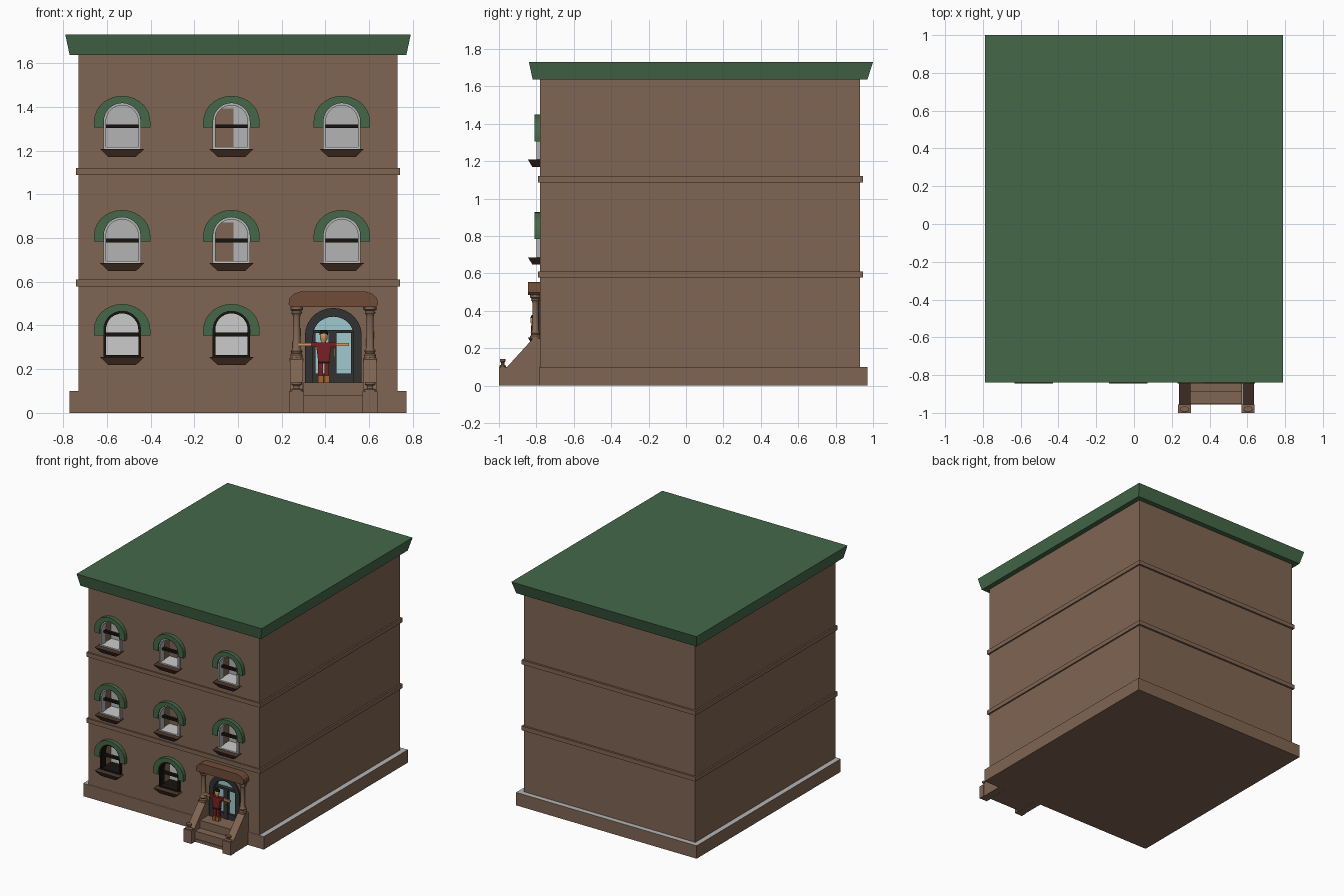
import bpy, bmesh, math

if "Cube" in bpy.data.objects:
    bpy.data.objects.remove(bpy.data.objects["Cube"])

def mat(name, hexcol):
    m = bpy.data.materials.new(name)
    c = [int(hexcol[i:i + 2], 16) / 255 for i in (0, 2, 4)]
    m.diffuse_color = (*[(v / 12.92 if v < 0.04 else ((v + 0.055) / 1.055) ** 2.4) for v in c], 1)
    m.use_nodes = True
    m.node_tree.nodes["Principled BSDF"].inputs["Base Color"].default_value = m.diffuse_color
    return m

BROWN = mat("brownstone", "806553")
DARK = mat("dark_brown", "4d382c")
RUST = mat("rust_brown", "704c39")
GREEN = mat("green", "456849")
PALE = mat("pale_grey", "b4b4b4")
WHITE = mat("white", "dadad8")
BLACK = mat("black", "17130f")
CHAR = mat("charcoal", "323232")
GLASS = mat("glass_blue", "a0c8cd")
RED = mat("red", "7a2022")
SKIN = mat("skin", "d09a62")
BOOT = mat("boot", "a8642c")
GOLD = mat("gold", "c09a35")

def make(name, verts, faces, *mats):
    me = bpy.data.meshes.new(name)
    me.from_pydata(verts, [], faces)
    bm = bmesh.new()
    bm.from_mesh(me)
    bmesh.ops.recalc_face_normals(bm, faces=bm.faces)
    bm.to_mesh(me)
    bm.free()
    ob = bpy.data.objects.new(name, me)
    bpy.context.collection.objects.link(ob)
    for m in mats:
        me.materials.append(m)
    return ob

def loft(name, low, high, *mats):
    """Connect two matching outlines into a closed solid."""
    n = len(low)
    faces = [tuple(range(n)), tuple(range(n, 2 * n))]
    faces += [(i, (i + 1) % n, n + (i + 1) % n, n + i) for i in range(n)]
    return make(name, low + high, faces, *mats)

def rect(x0, x1, y0, y1, z):
    return [(x0, y0, z), (x1, y0, z), (x1, y1, z), (x0, y1, z)]

def box(name, x0, x1, y0, y1, z0, z1, *mats):
    return loft(name, rect(x0, x1, y0, y1, z0), rect(x0, x1, y0, y1, z1), *mats)

def prism(name, pts, y0, y1, *mats):
    return loft(name, [(x, y0, z) for x, z in pts], [(x, y1, z) for x, z in pts], *mats)

def arch(cx, z0, zs, r, h, n=14):
    """Outline of a round-topped opening, from bottom left to bottom right."""
    top = [(cx - r * math.cos(math.pi * i / n), zs + h * math.sin(math.pi * i / n)) for i in range(n + 1)]
    return [(cx - r, z0)] + top + [(cx + r, z0)]

def arch_band(name, outer, inner, y0, y1, m):
    return prism(name, outer + inner[::-1], y0, y1, m)

def lathe(name, cx, cy, profile, m, n=16):
    verts = [(cx + r * math.cos(2 * math.pi * i / n), cy + r * math.sin(2 * math.pi * i / n), z)
             for r, z in profile for i in range(n)]
    k = len(profile)
    faces = [(j * n + i, j * n + (i + 1) % n, (j + 1) * n + (i + 1) % n, (j + 1) * n + i)
             for j in range(k - 1) for i in range(n)]
    faces += [tuple(range(n)), tuple(range((k - 1) * n, k * n))]
    ob = make(name, verts, faces, m)
    bpy.ops.object.select_all(action='DESELECT')
    ob.select_set(True)
    bpy.context.view_layer.objects.active = ob
    bpy.ops.object.shade_smooth_by_angle(angle=math.radians(35))
    return ob

# Main volume, plinth with grey ledge, string courses and cornice
body = box("building_body", -.73, .73, -.78, .93, .02, 1.65, BROWN)
base = box("plinth", -.77, .77, -.785, .97, 0, .1, BROWN, PALE)
base.data.polygons[1].material_index = 1
for z in (.578, 1.087):
    box("string_course", -.742, .742, -.79, .945, z, z + .033, BROWN)
loft("cornice_roof", rect(-.77, .77, -.82, .97, 1.637), rect(-.79, .79, -.84, 1.0, 1.73), GREEN)

def cut(pts, depth):
    c = prism("opening_cutter", pts, -.85, depth)
    c.hide_render = True
    c.hide_viewport = True
    c.display_type = 'WIRE'
    md = body.modifiers.new("opening", 'BOOLEAN')
    md.operation = 'DIFFERENCE'
    md.solver = 'EXACT'
    md.object = c

def window(cx, zh, ground, split):
    """One arched window; zh is the bottom of its green hood."""
    zb, zs = zh - .097, zh + .028
    frame, back = (BLACK, WHITE) if ground else (PALE, PALE)
    inside = arch(cx, zb, zs, .074, .074)
    cut(arch(cx, zb, zs, .084, .084), -.66)
    arch_band("window_frame", arch(cx, zb, zs, .086, .086), inside, -.80, -.745, frame)
    box("window_bottom_rail", cx - .08, cx + .08, -.80, -.665, zb - .004, zb + .009, BLACK if ground else WHITE)
    prism("window_blind", arch(cx, zb, zs, .083, .083), -.672, -.662, back)
    if split:
        box("window_gap", cx - .078, cx + .01, -.676, -.671, zb, zs + .06, BROWN)
    box("window_meeting_rail", cx - .077, cx + .077, -.775, -.75, zh - .003, zh + .014, BLACK)
    arch_band("window_hood", arch(cx, zh, zs, .129, .117), arch(cx, zh, zs, .084, .084), -.81, -.77, GREEN)
    loft("window_sill", rect(cx - .062, cx + .062, -.822, -.77, zb - .038),
         rect(cx - .102, cx + .102, -.845, -.77, zb), DARK)

for row, zh in enumerate((.353, .783, 1.305)):
    for col, cx in enumerate((-.53, -.03, .475)):
        if row or col < 2:
            window(cx, zh, row == 0, row > 0 and col == 1)

# Front door: recessed glazed panel, dark frame and bars
DX = .436
cut(arch(DX, .14, .36, .125, .115), -.72)
prism("door_glass", arch(DX, .14, .355, .12, .11), -.745, -.725, GLASS)
arch_band("door_frame", arch(DX, .14, .355, .13, .125), arch(DX, .14, .355, .092, .085), -.79, -.725, CHAR)
box("door_transom", DX - .1, DX + .1, -.775, -.74, .365, .38, CHAR)
box("door_centre_stile", DX - .022, DX + .014, -.77, -.74, .14, .37, CHAR)
box("door_kick_panel", DX - .1, DX + .1, -.765, -.74, .14, .18, CHAR)
for s in (-1, 1):
    box("door_side_stile", DX + s * .092 - .01, DX + s * .092 + .01, -.765, -.74, .14, .37, CHAR)
box("door_handle", DX + .002, DX + .01, -.785, -.765, .255, .295, GOLD)

# Entrance canopy with rounded shoulders
canopy = [(DX - .195, .485), (DX - .205, .497), (DX - .20, .525), (DX - .18, .545), (DX - .15, .555)]
canopy += [(2 * DX - x, z) for x, z in canopy[::-1]]
prism("entrance_canopy", canopy, -.845, -.77, RUST)

# Stoop: steps, sloped cheek walls, newels with finials, columns
for i, (y, z) in enumerate(((-.955, .022), (-.95, .08), (-.89, .14))):
    box("step_%d" % (i + 1), DX - .137, DX + .137, y, -.745, 0, z, BROWN)
cheek = [(-.97, 0), (-.97, .085), (-.82, .25), (-.77, .25), (-.77, 0)]
column = [(.028, .25), (.028, .265), (.021, .272), (.026, .282), (.018, .295), (.016, .44),
          (.018, .45), (.024, .458), (.02, .465), (.029, .472), (.029, .487)]
finial = [(.03, .098), (.03, .106), (.014, .112), (.014, .122), (.024, .13), (.024, .142)]
for s in (-1, 1):
    px = DX + s * .168
    loft("stoop_cheek_wall", [(px - .03, y, z) for y, z in cheek], [(px + .03, y, z) for y, z in cheek], BROWN)
    box("newel_post", px - .034, px + .034, -1.0, -.955, 0, .1, BROWN)
    f = lathe("newel_finial", 0, 0, finial, BROWN, 12)
    f.location = (px, -.98, 0)
    f.scale = (1, .6, 1)
    box("column_plinth", px - .032, px + .032, -.825, -.77, .235, .252, BROWN)
    c = lathe("entrance_column", 0, 0, column, BROWN)
    c.location = (px, -.805, 0)

# Resident standing on the landing with arms held out
FX, FY = .392, -.815
loft("resident_torso", rect(FX - .024, FX + .024, FY - .014, FY + .014, .225),
     rect(FX - .036, FX + .036, FY - .014, FY + .014, .322), RED)
for s in (-1, 1):
    lx = FX + s * .014
    box("resident_leg", lx - .011, lx + .011, FY - .011, FY + .011, .165, .235, RED)
    box("resident_boot", lx - .012, lx + .012, FY - .02, FY + .012, .139, .17, BOOT)
    for part, a, b, h, m in (("sleeve", .03, .058, .012, RED), ("forearm", .055, .116, .007, SKIN)):
        x0, x1 = sorted((FX + s * a, FX + s * b))
        box("resident_" + part, x0, x1, FY - h, FY + h, .313 - h, .313 + h, m)
box("resident_belt", FX - .026, FX + .026, FY - .016, FY + .016, .226, .236, BLACK)
lathe("resident_head", FX, FY, [(.01, .318), (.011, .328), (.017, .337), (.018, .36), (.013, .37)], SKIN, 10)
lathe("resident_hair", FX, FY + .003, [(.019, .356), (.02, .366), (.014, .377), (.005, .38)], BLACK, 10)
